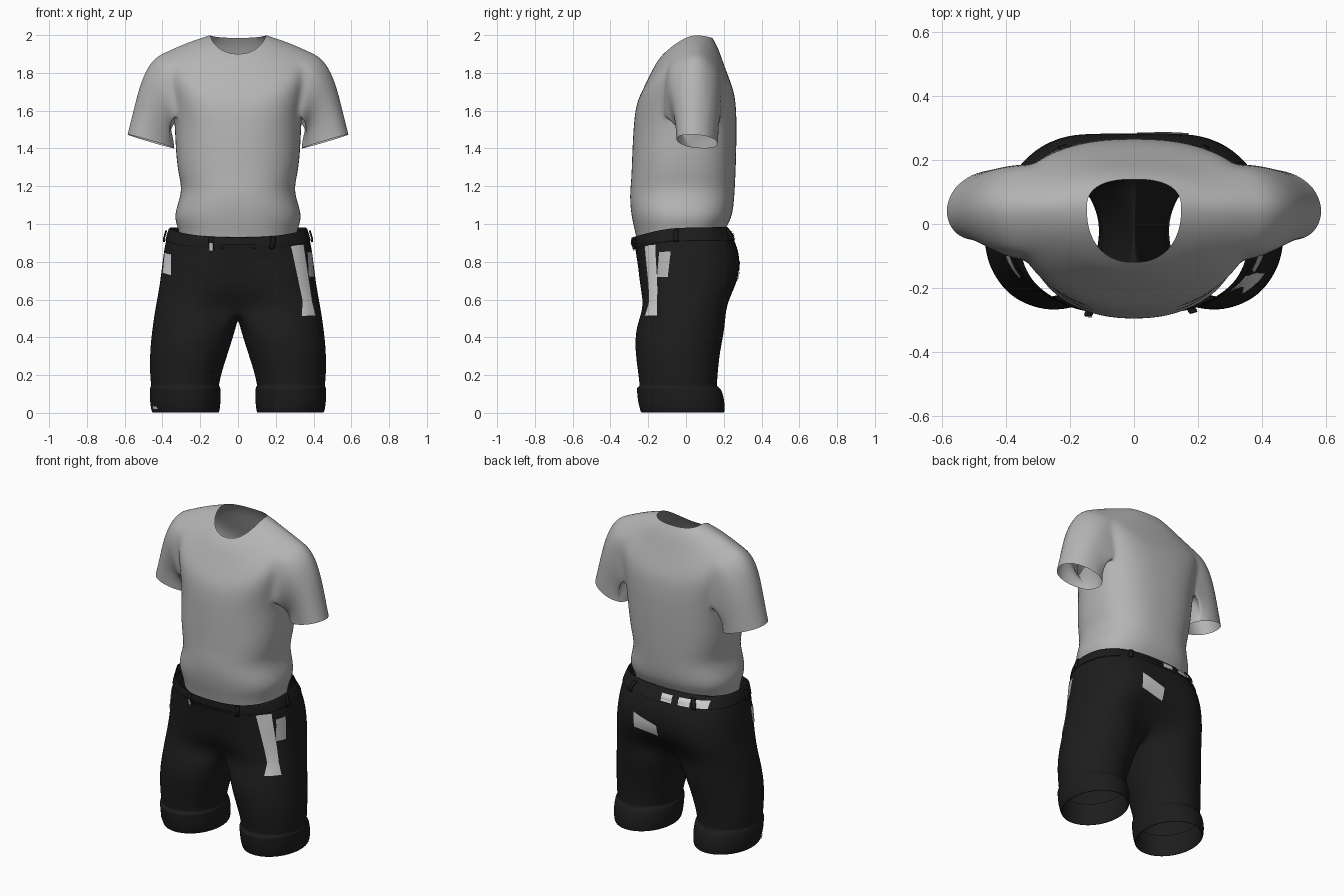
import bpy, bmesh, math
from mathutils import Vector
from mathutils.bvhtree import BVHTree

if "Cube" in bpy.data.objects:
    bpy.data.objects.remove(bpy.data.objects["Cube"])


def material(name, v):
    m = bpy.data.materials.new(name)
    m.diffuse_color = (v, v, v, 1)
    m.use_nodes = True
    m.node_tree.nodes["Principled BSDF"].inputs["Base Color"].default_value = m.diffuse_color
    return m


GREY = material("shirt grey", 0.46)
BLACK = material("shorts black", 0.012)
LIGHT = material("light patch grey", 0.66)


def make(name, verts, faces, mat, mirror=False, subsurf=0, thick=0):
    me = bpy.data.meshes.new(name)
    me.from_pydata([tuple(v) for v in verts], [], faces)
    bm = bmesh.new()
    bm.from_mesh(me)
    bmesh.ops.recalc_face_normals(bm, faces=bm.faces)
    bm.to_mesh(me)
    bm.free()
    me.materials.append(mat)
    me.shade_smooth()
    ob = bpy.data.objects.new(name, me)
    bpy.context.collection.objects.link(ob)
    if mirror:
        m = ob.modifiers.new("mirror", 'MIRROR')
        m.use_clip = True
        m.merge_threshold = 0.001
    if subsurf:
        s = ob.modifiers.new("smooth", 'SUBSURF')
        s.levels = s.render_levels = subsurf
    if thick:
        t = ob.modifiers.new("thickness", 'SOLIDIFY')
        t.thickness, t.offset = thick, 0
    return ob


def arc(k, w, ys, zs, yf, zf, yb, zb, dip=0, pf=0.87, pb=0.8, grow=0):
    """Half ring from front centre round the +x side to back centre."""
    out = []
    for i in range(k + 1):
        a = -math.pi / 2 + math.pi * i / k
        p = pf if a < 0 else pb
        c, s = max(math.cos(a), 0) ** p, abs(math.sin(a)) ** p
        ye, ze = (yf, zf) if a < 0 else (yb, zb)
        y = ys + (ye + math.copysign(grow, ye) - ys) * s
        y *= 1 - dip * abs(math.sin(a)) ** 16
        x = 0 if i in (0, k) else (w + grow) * c
        out.append(Vector((x, y, zs + (ze - zs) * s ** 1.6)))
    return out


def strip(a, b):
    return [(a[i], a[i + 1], b[i + 1], b[i]) for i in range(len(a) - 1)]


# ---- shirt: half torso with an armhole, sleeve grown from the armhole
K = 20
SHIRT = [
    (.148, .05, 2.00, -.12, 1.90, .14, 1.985),
    (.21, .05, 1.982, -.155, 1.86, .17, 1.935),
    (.29, .05, 1.955, -.19, 1.79, .205, 1.83),
    (.37, .05, 1.92, -.235, 1.70, .245, 1.73),
    (.38, .045, 1.83, -.262, 1.64, .26, 1.67),
    (.36, .04, 1.72, -.274, 1.56, .267, 1.59),
    (.34, .035, 1.60, -.28, 1.48, .268, 1.50),
    (.333, .02, 1.47, -.284, 1.40, .267, 1.41),
    (.328, 0, 1.36, -.287, 1.32, .265, 1.33),
    (.315, -.01, 1.26, -.29, 1.24, .262, 1.25),
    (.295, -.015, 1.18, -.297, 1.17, .258, 1.17),
    (.325, -.02, 1.09, -.296, 1.10, .252, 1.09),
    (.338, -.02, 1.03, -.287, 1.03, .24, 1.03),
    (.315, -.02, .97, -.27, .96, .212, .98),
    (.31, -.02, .92, -.26, .91, .195, .93)]
verts, faces = [], []
for r in SHIRT:
    verts += arc(K, *r)
idx = lambda r, c: r * (K + 1) + c
TOP, BOT, C0, C1 = 3, 6, 7, 14
for r in range(len(SHIRT) - 1):
    for c in range(K):
        if not (TOP <= r < BOT and C0 <= c < C1):
            faces.append((idx(r, c), idx(r, c + 1), idx(r + 1, c + 1), idx(r + 1, c)))
loop = ([idx(TOP, c) for c in range(C0, C1 + 1)] + [idx(r, C1) for r in range(TOP + 1, BOT + 1)]
        + [idx(BOT, c) for c in range(C1 - 1, C0 - 1, -1)]
        + [idx(r, C0) for r in range(BOT - 1, TOP, -1)])
mid = sum((verts[i] for i in loop), Vector()) / len(loop)
prev, ROWS = loop, 7
for j in range(1, ROWS + 1):
    t, cur = j / ROWS, []
    for i in loop:
        p0 = verts[i]
        a = math.atan2(p0.z - mid.z, p0.y - mid.y)
        s, c = math.sin(a), math.cos(a)
        p3 = Vector((.46 + .125 * s + .015 * c, .06 - .035 * s + .11 * c, 1.437 + .0375 * s))
        ln = (p3 - p0).length * .4
        p1 = p0 + Vector((.74, 0, -.16)) * ln
        p2 = p3 - Vector((.14 * (s + 1), 0, -1)) * ln
        u = 1 - t
        cur.append(len(verts))
        verts.append(p0 * u**3 + p1 * 3 * u * u * t + p2 * 3 * u * t * t + p3 * t**3)
    faces += strip(prev + prev[:1], cur + cur[:1])
    prev = cur
make("shirt", verts, faces, GREY, mirror=True, subsurf=2)

# ---- shorts: half pelvis, crotch seam, then one leg with a cuff
K = 24
PELVIS = [
    (.362, -.03, .98, -.28, .93, .215, .985, 0),
    (.387, -.03, .90, -.272, .86, .272, .90, .02),
    (.402, -.03, .78, -.266, .75, .308, .80, .06),
    (.417, -.03, .66, -.262, .64, .298, .68, .10),
    (.437, -.03, .56, -.262, .55, .25, .57, .38)]
LEG = [  # x centre, half width, y centre, half depth, z
    (.232, .222, -.03, .238, .45), (.2575, .21, -.045, .226, .33),
    (.2775, .19, -.0425, .211, .21), (.28, .181, -.041, .206, .15),
    (.28, .181, -.041, .206, .142), (.279, .187, -.042, .219, .134),
    (.279, .188, -.035, .226, .12), (.279, .189, -.025, .231, .06),
    (.2775, .181, -.018, .224, .008), (.2775, .176, -.018, .219, 0),
    (.2775, .168, -.018, .21, .006), (.279, .172, -.03, .2, .14)]
verts, faces, rows = [], [], []
for r in PELVIS:
    rows.append(list(range(len(verts), len(verts) + K + 1)))
    verts += arc(K, *r, pf=.83, pb=.76)
for a, b in zip(rows, rows[1:]):
    faces += strip(a, b)
J = 6
f, b = verts[rows[-1][0]], verts[rows[-1][-1]]
ring = rows[-1][:]
for j in range(1, J):
    t = j / J
    v = b.lerp(f, t)
    v.z -= .06 * math.sin(math.pi * t)
    ring.append(len(verts))
    verts.append(v)
for xc, hw, yc, hy, z in LEG:
    cur = []
    for i in range(K + J):
        d = -140 + 280 * i / K if i <= K else 140 + 80 * (i - K) / J
        a = math.radians(d)
        cur.append(len(verts))
        verts.append(Vector((xc + hw * math.cos(a), yc + hy * math.sin(a), z)))
    faces += strip(ring + ring[:1], cur + cur[:1])
    ring = cur
shorts = make("shorts", verts, faces, BLACK, mirror=True, subsurf=2)

# ---- waistband: thin folded band over the top edge
verts, faces, rows = [], [], []
for t, g in ((.85, -.004), (.85, .002), (.8, .004), (.05, .004), (0, .002), (0, -.006), (.6, -.012)):
    rows.append(list(range(len(verts), len(verts) + K + 1)))
    r = [p + (q - p) * t for p, q in zip(PELVIS[0], PELVIS[1])]
    verts += arc(K, *r, pf=.83, pb=.76, grow=g)
for a, b in zip(rows, rows[1:]):
    faces += strip(a, b)
band = make("waistband", verts, faces, BLACK, mirror=True, subsurf=1)

# ---- plates laid on the cloth by projecting a grid along a direction
bpy.context.view_layer.update()
deps = bpy.context.evaluated_depsgraph_get()
TREES = [BVHTree.FromObject(o, deps) for o in (shorts, band)]


def plate(name, corners, toward, mat, nu=4, nv=4, lift=.005, thick=0):
    """corners: top-left, top-right, bottom-right, bottom-left."""
    d = Vector(toward).normalized()
    tl, tr, br, bl = (Vector(c) for c in corners)
    pts = []
    for j in range(nv + 1):
        for i in range(nu + 1):
            q = tl.lerp(tr, i / nu).lerp(bl.lerp(br, i / nu), j / nv)
            hits = [h for h in (t.ray_cast(q - d * 2, d) for t in TREES) if h[0]]
            if not hits:
                return
            h = min(hits, key=lambda e: e[3])
            n = h[1] if h[1].dot(d) < 0 else -h[1]
            pts.append(h[0] + n * lift)
    w = nu + 1
    fs = [f for j in range(nv) for f in strip(list(range(j * w, j * w + w)),
                                              list(range(j * w + w, j * w + 2 * w)))]
    make(name, pts, fs, mat, thick=thick)


def front(x, z): return (x, 0, z)
def side(y, z): return (0, y, z)


# long thigh strip with a flared foot
plate("thigh_strip", [front(.278, .885), front(.345, .89), front(.39, .59), front(.34, .59)],
      (0, 1, 0), LIGHT, 4, 12)
plate("thigh_strip_foot", [front(.34, .59), front(.39, .59), front(.408, .515), front(.335, .512)],
      (0, 1, 0), LIGHT)
# hip pocket patches
plate("left_hip_patch", [side(-.14, .85), side(-.08, .855), side(-.095, .72), side(-.15, .72)],
      (-1, 0, 0), GREY)
plate("right_hip_patch", [side(-.16, .84), side(-.09, .85), side(-.10, .74), side(-.17, .73)],
      (1, 0, 0), LIGHT)
# back pocket and belt patches
plate("back_pocket_patch", [front(.17, .81), front(.01, .765), front(.01, .69), front(.17, .715)],
      (0, -1, 0), LIGHT, 6, 4)
for x in (-.04, -.155, -.255):
    plate("back_belt_patch", [front(x + .036, .96), front(x - .036, .96),
                              front(x - .036, .918), front(x + .036, .918)], (0, -1, 0), LIGHT)
# small hem patch
plate("hem_patch", [front(-.45, .04), front(-.425, .035), front(-.42, .018), front(-.445, .018)],
      (0, 1, 0), LIGHT)

# belt loops around the waistband
for x, y, z in ((-.14, -.27, .897), (.18, -.26, .9), (.36, -.05, .933), (-.36, -.05, .933),
                (.19, .2, .937), (-.19, .2, .937)):
    c, d = Vector((x, y, z)), Vector((-x, -y, 0)).normalized()
    s, h = Vector((d.y, -d.x, 0)) * .011, Vector((0, 0, .03))
    plate("belt_loop", [c + s + h, c - s + h, c - s - h, c + s - h], d, BLACK, 1, 4, .011, .008)
plate("front_loop_patch", [front(-.15, .90), front(-.13, .90), front(-.13, .86), front(-.15, .86)],
      (0, 1, 0), LIGHT, 1, 2, .018)
